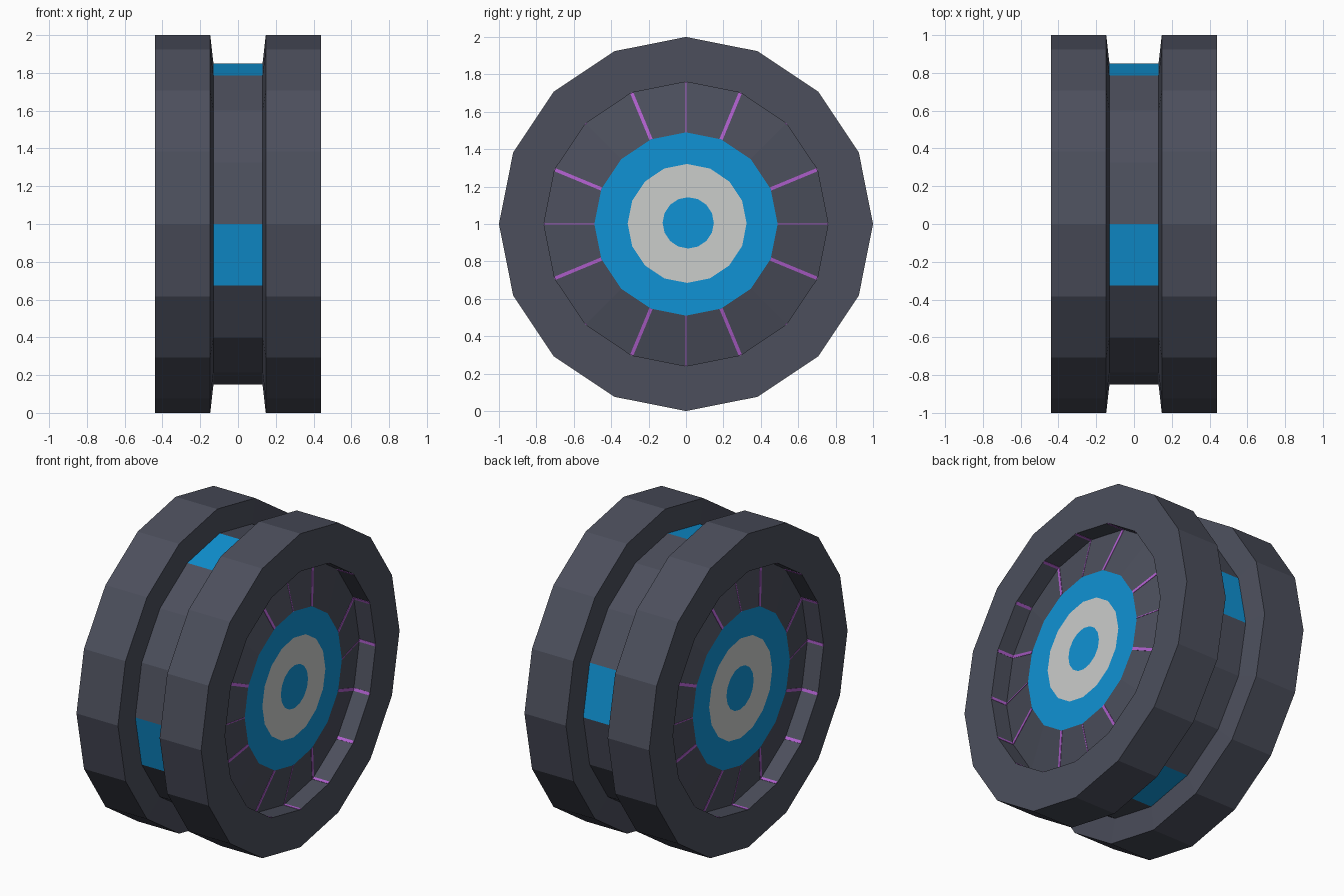
import bpy, bmesh, math

if "Cube" in bpy.data.objects:
    bpy.data.objects.remove(bpy.data.objects["Cube"])

N = 16


def material(name, rgb):
    m = bpy.data.materials.new(name)
    m.diffuse_color = (*rgb, 1)
    m.use_nodes = True
    m.node_tree.nodes["Principled BSDF"].inputs["Base Color"].default_value = m.diffuse_color
    return m


slate = material("dark_slate", (0.072, 0.078, 0.108))
blue = material("bright_blue", (0.005, 0.290, 0.660))
white = material("pale_grey", (0.600, 0.610, 0.600))
purple = material("purple", (0.430, 0.115, 0.610))


def point(x, r, a, dy=0.0, dz=0.0):
    """Point at radius r and angle a around the wheel axle."""
    return (x, dy + r * math.cos(a), 1 + dz + r * math.sin(a))


def finish(bm, name, mats):
    bmesh.ops.recalc_face_normals(bm, faces=bm.faces)
    me = bpy.data.meshes.new(name)
    bm.to_mesh(me)
    bm.free()
    for m in mats:
        me.materials.append(m)
    ob = bpy.data.objects.new(name, me)
    bpy.context.collection.objects.link(ob)
    return ob


def ring(bm, x, r, dy=0.0, dz=0.0):
    return [bm.verts.new(point(x, r, 2 * math.pi * i / N, dy, dz)) for i in range(N)]


# wheel body: mirrored half profile (x, radius) turned around the axle
half = [(0.13, 0.85), (0.147, 1.0), (0.44, 1.0), (0.44, 0.76), (0.325, 0.76), (0.39, 0.49)]
# hub colour borders: (radius, offset y, offset z, material inside the border)
borders = [(0.318, 0.006, 0.003, 2), (0.137, 0.012, 0.006, 1)]

bm = bmesh.new()
ends = []
starts = []
for s in (1, -1):
    rings = [ring(bm, s * x, r) for x, r in half]
    rings += [ring(bm, s * 0.39, r, dy, dz) for r, dy, dz, _ in borders]
    starts.append(rings[0])
    mats = [0] * (len(half) - 1) + [1, 2]
    for a, b, m in zip(rings, rings[1:], mats):
        for i in range(N):
            j = (i + 1) % N
            bm.faces.new((a[i], a[j], b[j], b[i])).material_index = m
    bm.faces.new(rings[-1]).material_index = 1   # hub centre

# groove floor with a blue patch on every fourth face
for i in range(N):
    j = (i + 1) % N
    f = bm.faces.new((starts[0][i], starts[0][j], starts[1][j], starts[1][i]))
    f.material_index = 1 if i % 4 == 0 else 0
finish(bm, "wheel_body", [slate, blue, white])


# purple seams: thin closed plates along dish ridges and recess wall corners
def seam(bm, inner, outer, a, width, lift):
    """Plate from inner to outer (x, r); lift is the (x, r) thickness offset."""
    ty, tz = -math.sin(a) * width / 2, math.cos(a) * width / 2
    layers = []
    for k in (-0.5, 1):
        vs = []
        for (x, r), w in ((inner, -1), (inner, 1), (outer, 1), (outer, -1)):
            vs.append(bm.verts.new(point(x + lift[0] * k, r + lift[1] * k, a, ty * w, tz * w)))
        layers.append(vs)
    lo, hi = layers
    bm.faces.new(lo)
    bm.faces.new(hi)
    for i in range(4):
        j = (i + 1) % 4
        bm.faces.new((lo[i], lo[j], hi[j], hi[i]))


bm = bmesh.new()
for s in (1, -1):
    for i in range(N):
        a = 2 * math.pi * i / N
        if i % 4 != 2:
            width = 0.018 if i % 2 else 0.006
            seam(bm, (s * 0.39, 0.49), (s * 0.325, 0.76), a, width, (s * 0.002, 0))
        seam(bm, (s * 0.325, 0.76), (s * 0.438, 0.76), a, 0.018, (0, -0.004))
finish(bm, "recess_seams", [purple])
